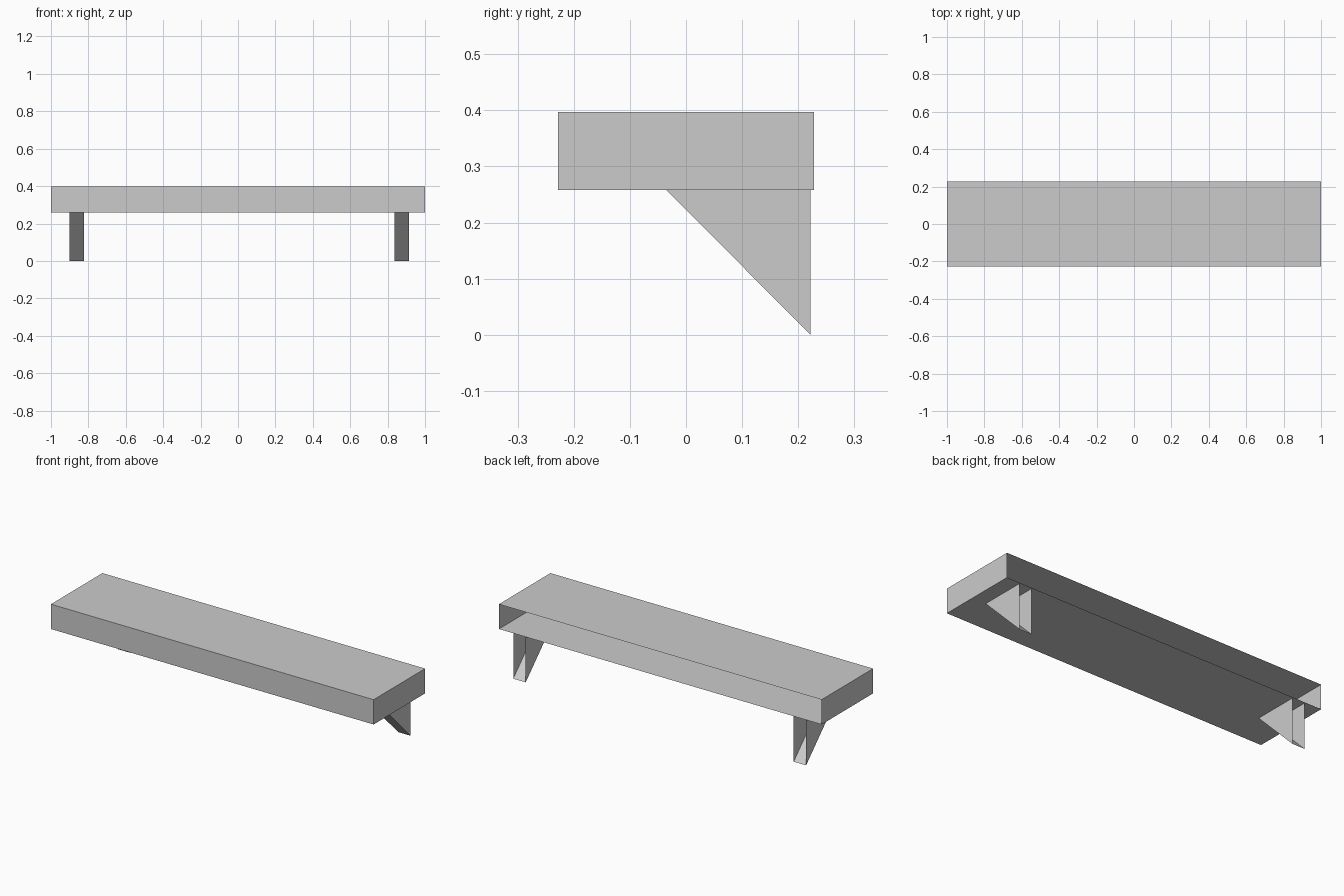
import bpy
import bmesh

if "Cube" in bpy.data.objects:
    bpy.data.objects.remove(bpy.data.objects["Cube"], do_unlink=True)

# Single plain grey
GREY = (0.6, 0.6, 0.6, 1.0)
grey = bpy.data.materials.new("plain_grey")
grey.use_nodes = True
grey.diffuse_color = GREY
grey.node_tree.nodes["Principled BSDF"].inputs["Base Color"].default_value = GREY


def open_prism(name, profile, x0, x1, open_edges):
    """Extrude a (y, z) profile along x, leaving out the walls on open_edges."""
    bm = bmesh.new()
    a, b = [[bm.verts.new((x, y, z)) for y, z in profile] for x in (x0, x1)]
    bm.faces.new(a[::-1])
    bm.faces.new(b)
    n = len(profile)
    for i in range(n):
        if i not in open_edges:
            j = (i + 1) % n
            bm.faces.new((a[i], a[j], b[j], b[i]))
    mesh = bpy.data.meshes.new(name)
    bm.to_mesh(mesh)
    bm.free()
    mesh.materials.append(grey)
    obj = bpy.data.objects.new(name, mesh)
    bpy.context.collection.objects.link(obj)
    return obj


BASE, TOP, DEPTH = 0.258, 0.397, 0.228

# Hollow shelf board, open along the wall side
board = [(-DEPTH, BASE), (DEPTH, BASE), (DEPTH, TOP), (-DEPTH, TOP)]
open_prism("shelf_board", board, -1, 1, {1})

# Triangular brackets: two sides and a sloped front, open at wall and board
bracket = [(-0.035, BASE), (0.222, 0), (0.222, BASE)]
for name, x in (("right_bracket", -0.9), ("left_bracket", 0.838)):
    open_prism(name, bracket, x, x + 0.077, {1, 2})
